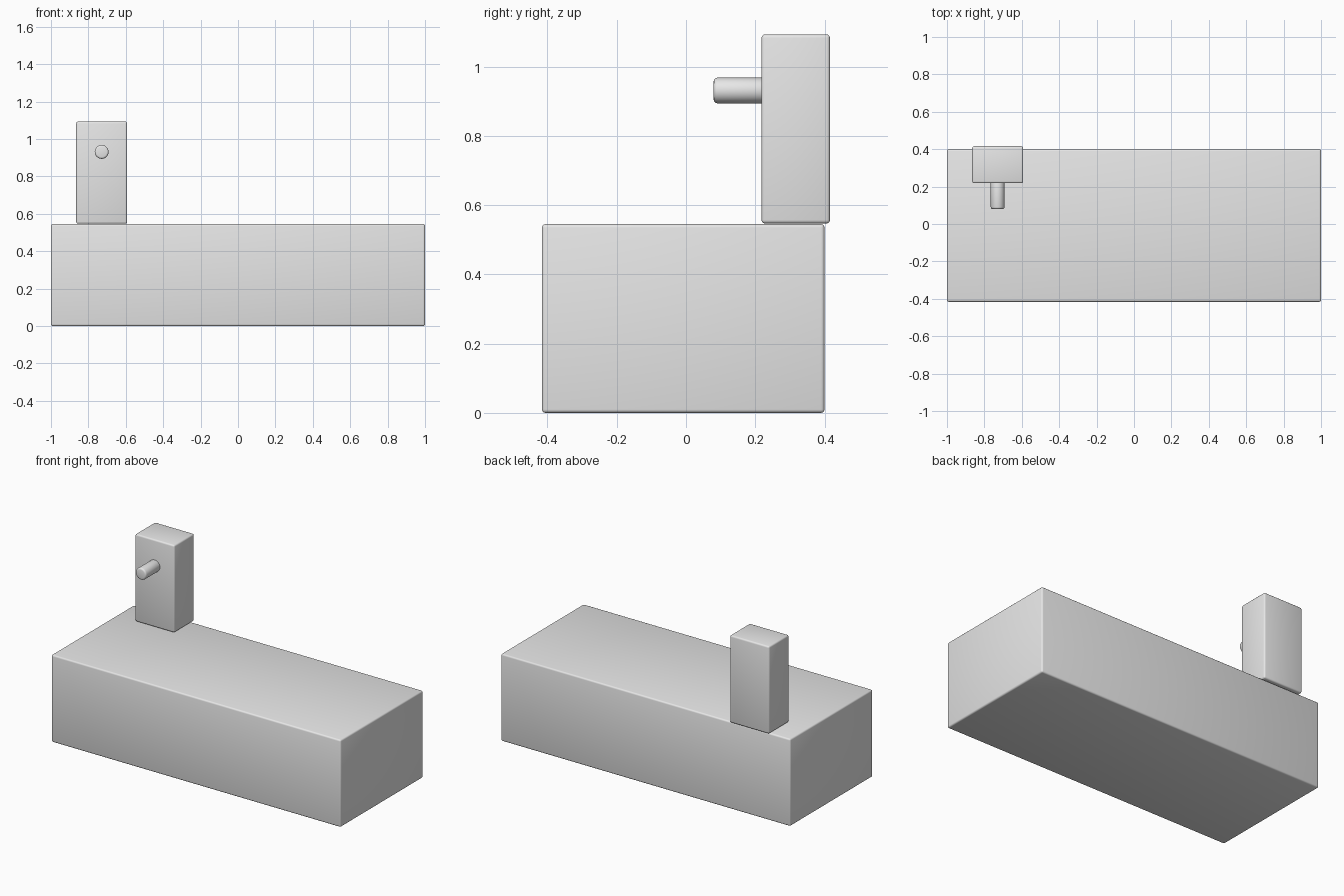
import bpy
from math import radians

cube = bpy.data.objects.get("Cube")
if cube:
    bpy.data.objects.remove(cube, do_unlink=True)

# Single plain grey material
grey = bpy.data.materials.new("light_grey")
grey.use_nodes = True
colour = (0.8, 0.8, 0.8, 1)
grey.diffuse_color = colour
grey.node_tree.nodes["Principled BSDF"].inputs["Base Color"].default_value = colour


def finish(name, bevel):
    """Name the active object, colour it, round its edges and smooth it."""
    obj = bpy.context.object
    obj.name = name
    obj.data.materials.append(grey)
    bpy.ops.object.transform_apply(location=False, rotation=True, scale=True)
    mod = obj.modifiers.new("rounded_edges", "BEVEL")
    mod.width = bevel
    mod.segments = 3
    mod.limit_method = "ANGLE"
    mod.angle_limit = radians(40)
    bpy.ops.object.modifier_apply(modifier=mod.name)
    bpy.ops.object.shade_smooth_by_angle(angle=radians(35))


def block(name, low, high, bevel):
    """Rounded box between two opposite corners."""
    centre = [(a + b) / 2 for a, b in zip(low, high)]
    bpy.ops.mesh.primitive_cube_add(size=1, location=centre)
    bpy.context.object.scale = [b - a for a, b in zip(low, high)]
    finish(name, bevel)


# Counter base and the upright tower near its back right corner
block("counter_base", (-1, -0.416, 0), (1, 0.4, 0.545), 0.01)
block("tower", (-0.865, 0.218, 0.547), (-0.593, 0.416, 1.093), 0.01)

# Spout pointing forward from the tower, its root sunk into the tower
front, back = 0.08, 0.23
bpy.ops.mesh.primitive_cylinder_add(
    vertices=32, radius=0.037, depth=back - front,
    location=(-0.729, (front + back) / 2, 0.931), rotation=(radians(90), 0, 0))
finish("spout", 0.01)
